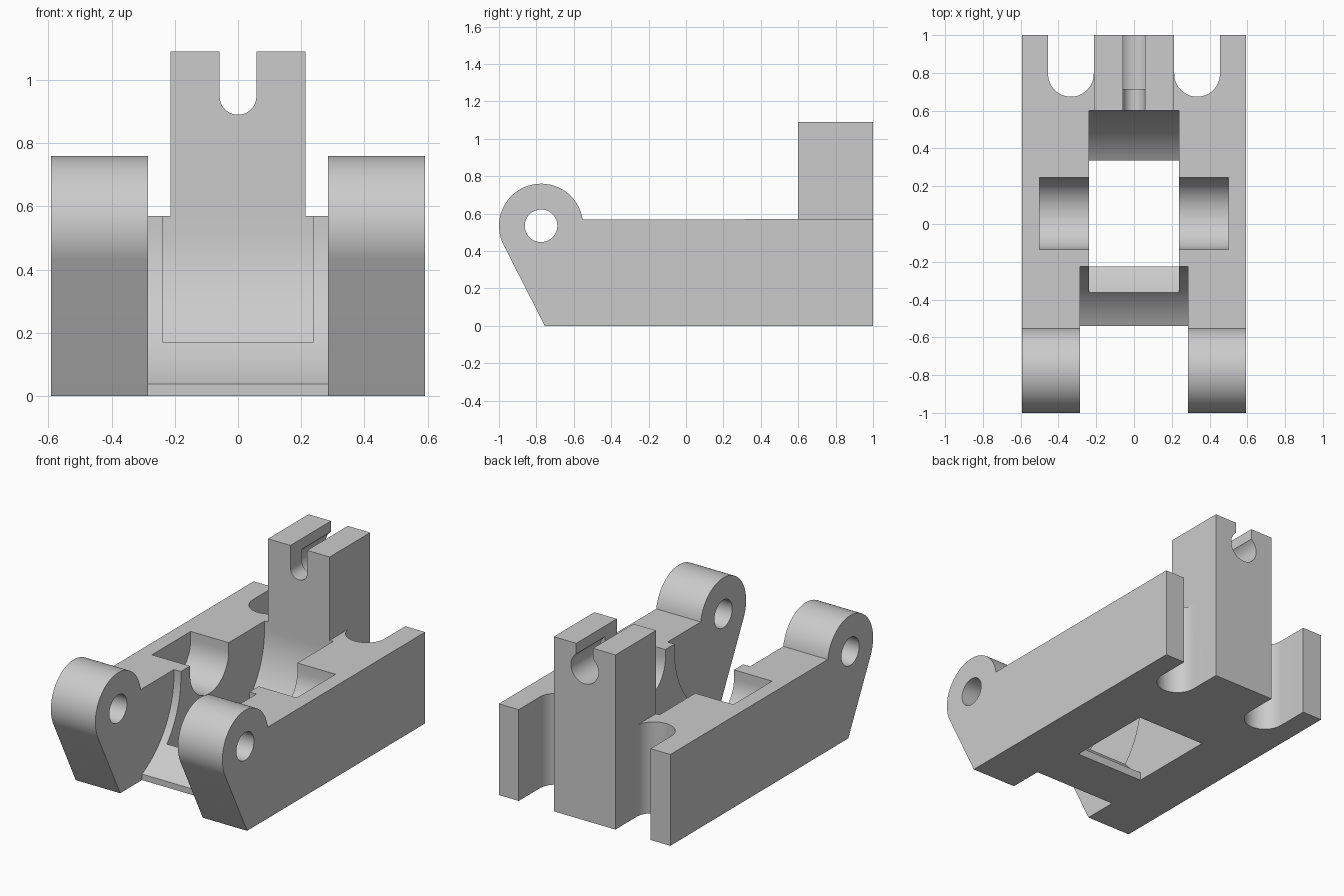
import bpy, bmesh
from math import sin, cos, pi, atan2, acos, hypot
from mathutils import Vector

cube = bpy.data.objects.get("Cube")
if cube:
    bpy.data.objects.remove(cube, do_unlink=True)

grey = bpy.data.materials.new("plain_grey")
grey.use_nodes = True
color = (0.6, 0.6, 0.6, 1)
grey.diffuse_color = color
grey.node_tree.nodes["Principled BSDF"].inputs["Base Color"].default_value = color


def arc(cu, cv, r, start, end, n=32):
    """Points on an arc, from start to end angle."""
    return [(cu + r * cos(start + (end - start) * i / n),
             cv + r * sin(start + (end - start) * i / n)) for i in range(n + 1)]


def slot(cu, cv, r, top):
    """U-shaped profile, round at the bottom and open at the top."""
    return arc(cu, cv, r, pi, 2 * pi) + [(cu + r, top), (cu - r, top)]


def rect(u0, u1, v0, v1):
    return [(u0, v0), (u1, v0), (u1, v1), (u0, v1)]


def prism(name, profile, axis, lo, hi):
    """Extrude a 2D profile along an axis between two positions."""
    place = {"x": lambda u, v, w: (w, u, v),
             "y": lambda u, v, w: (u, w, v),
             "z": lambda u, v, w: (u, v, w)}[axis]
    bm = bmesh.new()
    face = bm.faces.new([bm.verts.new(place(u, v, lo)) for u, v in profile])
    ext = bmesh.ops.extrude_face_region(bm, geom=[face])
    verts = [g for g in ext["geom"] if isinstance(g, bmesh.types.BMVert)]
    bmesh.ops.translate(bm, verts=verts, vec=Vector(place(0, 0, hi - lo)))
    bmesh.ops.recalc_face_normals(bm, faces=bm.faces)
    mesh = bpy.data.meshes.new(name)
    bm.to_mesh(mesh)
    bm.free()
    obj = bpy.data.objects.new(name, mesh)
    bpy.context.collection.objects.link(obj)
    obj.data.materials.append(grey)
    return obj


HALF, DECK, TOP = 0.592, 0.57, 1.09
POST, POST_Y = 0.213, 0.6
HINGE_Y, HINGE_Z, HINGE_R = -0.775, 0.535, 0.225
WHEEL_Y, WHEEL_Z, WHEEL_R = 0.056, 0.517, 0.544

# Side profile: base, rear post and rounded hinge lug with a tangent chin
foot = -0.755
dy, dz = foot - HINGE_Y, -HINGE_Z
tangent = atan2(dz, dy) - acos(HINGE_R / hypot(dy, dz)) + 2 * pi
deck_angle = atan2(DECK - HINGE_Z, HINGE_R)
side = [(foot, 0), (1, 0), (1, TOP), (POST_Y, TOP), (POST_Y, DECK)]
side += arc(HINGE_Y, HINGE_Z, HINGE_R, deck_angle, tangent, 48)
bracket = prism("bracket_body", side, "x", -HALF, HALF)

# Wheel well: round trough with a square opening through the floor
mouth = 0.28
a = acos(mouth / WHEEL_R)
well = [(WHEEL_Y - mouth, -0.1), (WHEEL_Y + mouth, -0.1)]
well += arc(WHEEL_Y, WHEEL_Z, WHEEL_R, -a, 0)
well += [(POST_Y, 0.8), (WHEEL_Y - WHEEL_R, 0.8)]
well += arc(WHEEL_Y, WHEEL_Z, WHEEL_R, -pi, a - pi)

# Hinge clearance: round swept gap between the lugs
gap_r, lip = 0.55, -0.54
b = acos((lip - HINGE_Y) / gap_r)
gap = [(-1.2, -0.1), (lip, -0.1)] + arc(HINGE_Y, HINGE_Z, gap_r, -b, 0)
gap += [(HINGE_Y + gap_r, 1.0), (-1.2, 1.0)]

cutters = [
    prism("hinge_gap_cutter", gap, "x", -0.285, 0.285),
    prism("wheel_well_cutter", well, "x", -0.237, 0.237),
    prism("axle_cutter", slot(WHEEL_Y, WHEEL_Z, 0.191, 0.8), "x", -0.5, 0.5),
    prism("hinge_hole_cutter",
          arc(HINGE_Y, HINGE_Z, 0.087, 0, 2 * pi, 48)[:-1], "x", -1, 1),
    prism("post_slot_cutter", slot(0, 0.948, 0.058, 1.3), "y", 0.4, 1.2),
    prism("post_bore_cutter",
          arc(0, 0.948, 0.095, 0, 2 * pi, 48)[:-1], "y", 0.715, 1.2),
]

# Shoulders beside the post and the rear bolt slots
for s in (-1, 1):
    lo, hi = sorted((s * POST, s * 0.8))
    cutters.append(prism("shoulder_cutter", rect(lo, hi, 0.5, 1.2), "z", DECK, 1.3))
    r = 0.121
    bolt = [(s * (POST + r) + u, v) for u, v in slot(0, 0.795, r, 1.2)]
    cutters.append(prism("bolt_slot_cutter", bolt, "z", -0.2, 0.8))

bpy.ops.object.select_all(action="DESELECT")
bpy.context.view_layer.objects.active = bracket
bracket.select_set(True)
for cutter in cutters:
    mod = bracket.modifiers.new("cut", "BOOLEAN")
    mod.operation = "DIFFERENCE"
    mod.solver = "EXACT"
    mod.object = cutter
    bpy.ops.object.modifier_apply(modifier=mod.name)
    bpy.data.objects.remove(cutter, do_unlink=True)

bpy.ops.object.shade_smooth_by_angle(angle=pi / 6)
